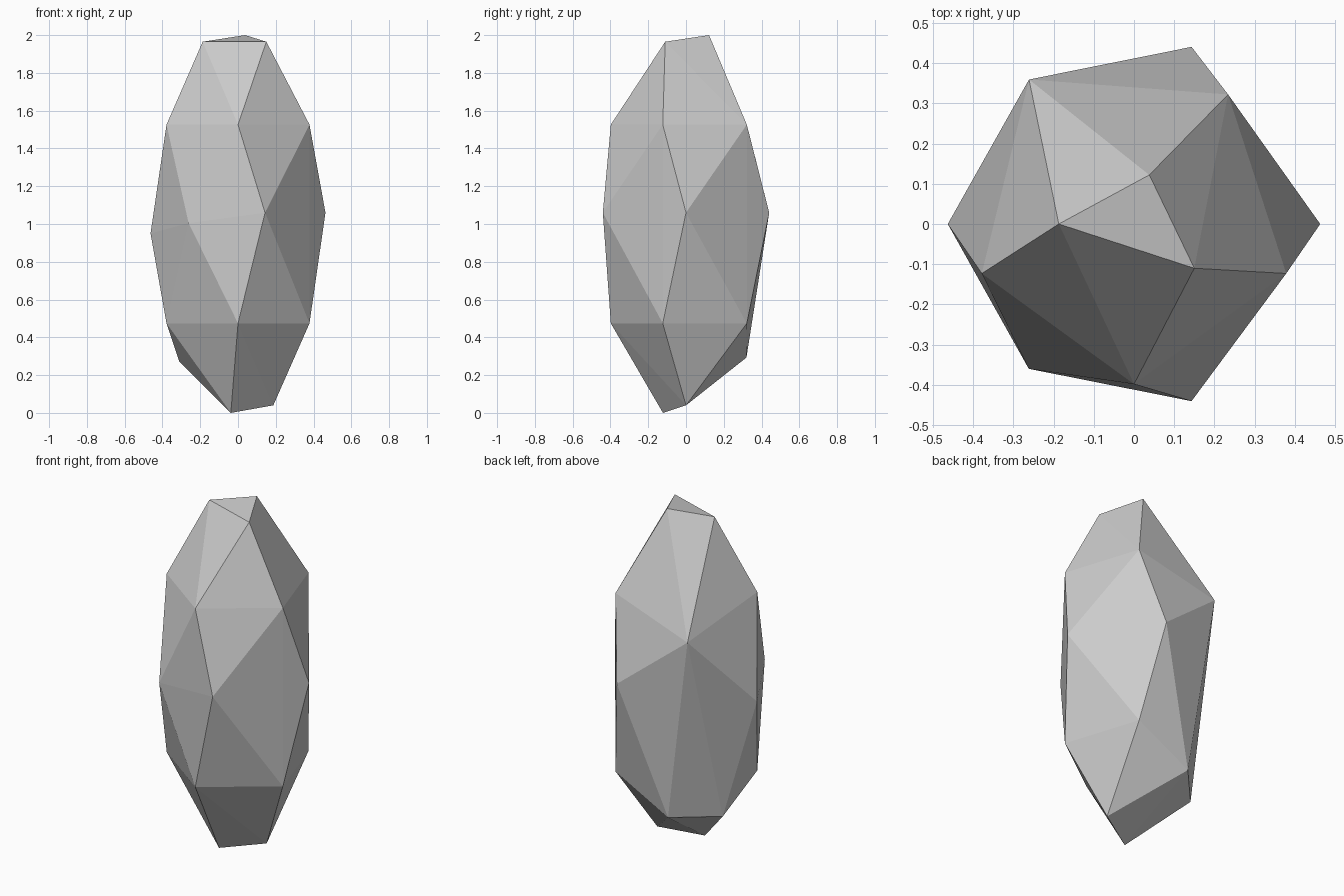
import bpy, bmesh
from math import radians, cos, sin

if "Cube" in bpy.data.objects:
    bpy.data.objects.remove(bpy.data.objects["Cube"])

def polar(r, deg, z):
    a = radians(deg)
    return (r * cos(a), r * sin(a), z)

points = []
# matching upper and lower shoulder rings (the fifth corner is chipped away)
for z in (0.474, 1.526):
    points += [polar(0.398, a, z) for a in (-18, 54, 198, 270)]
# waist corners
points += [polar(0.463, a, 1.06) for a in (-72, 0, 72)]
points += [polar(0.463, 180, 0.95), polar(0.445, 234, 1.005)]
# blunt top
points += [(-0.187, 0, 1.965), (0.15, -0.11, 1.965), (0.038, 0.122, 2.0)]
# base tip
points += [(0.187, 0, 0.04), (-0.038, -0.122, 0)]
# chipped back-left side: high corner and lower cut edge
points += [polar(0.444, 126, 1.38), (-0.31, 0.1, 0.27), (-0.107, 0.32, 0.293)]

# faceted skin over the corners
bm = bmesh.new()
for p in points:
    bm.verts.new(p)
bmesh.ops.convex_hull(bm, input=bm.verts)
bmesh.ops.recalc_face_normals(bm, faces=bm.faces)
mesh = bpy.data.meshes.new("crystal_shard")
bm.to_mesh(mesh)
bm.free()
shard = bpy.data.objects.new("crystal_shard", mesh)
bpy.context.collection.objects.link(shard)
